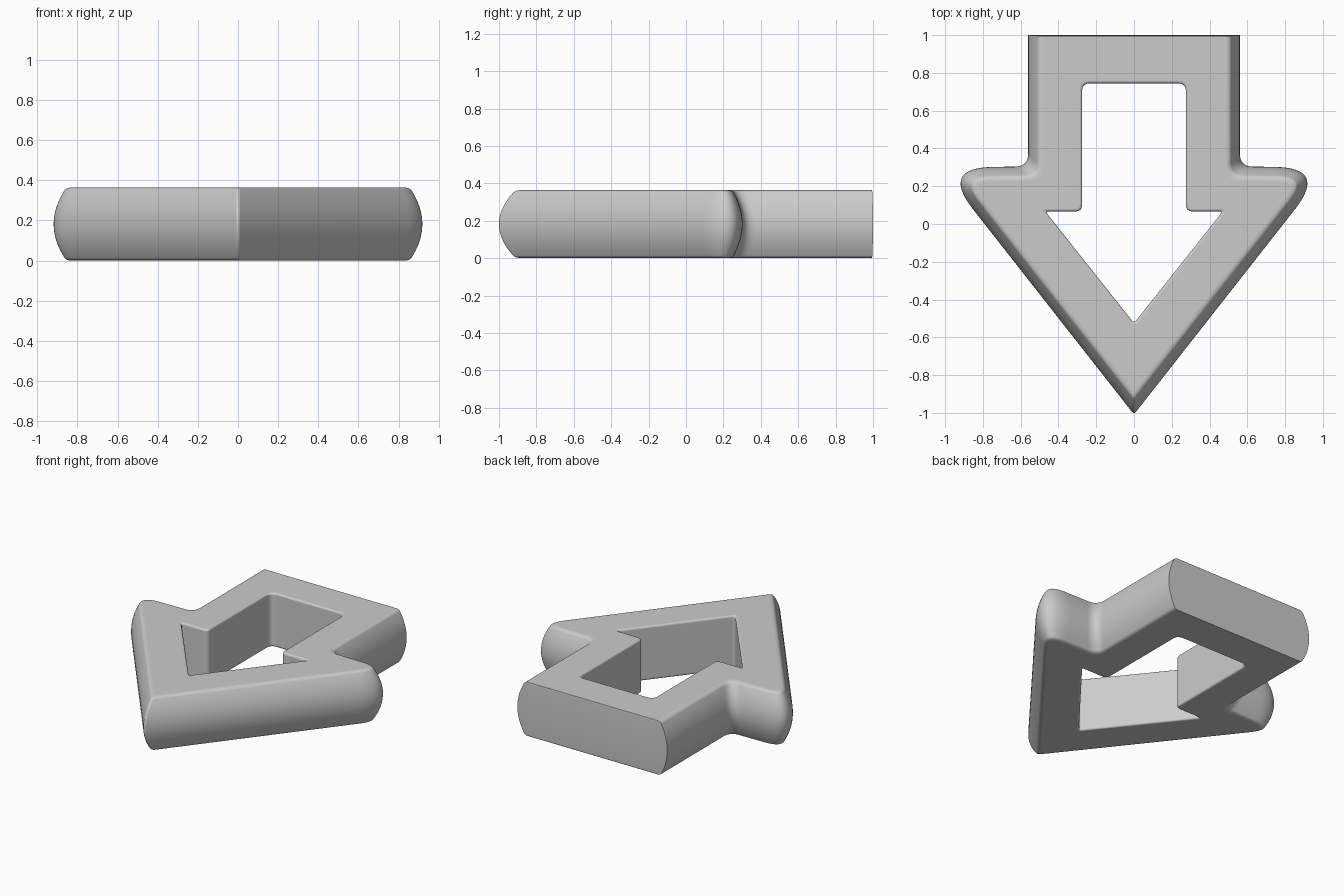
import bpy
import bmesh
import math
from mathutils import Vector

cube = bpy.data.objects.get("Cube")
if cube:
    bpy.data.objects.remove(cube, do_unlink=True)

HALF = 0.182      # half the thickness
STEPS = 16        # segments in each rounded corner


def bezier(a, b, c, steps):
    """Quadratic curve from a to c, pulled toward b."""
    pts = []
    for i in range(steps + 1):
        t = i / steps
        pts.append(a * (1 - t) ** 2 + b * 2 * t * (1 - t) + c * t * t)
    return pts


def mirrored(tip, side):
    """Close a half outline (tip, then right side corners) across x = 0."""
    return [tip] + side + [(-x, y, r, s) for x, y, r, s in reversed(side)]


def outline(corners, inset, back_factor):
    """Offset a cornered outline inward, then round its corners."""
    pts = [Vector(c[:2]) for c in corners]
    n = len(pts)
    normals, dists = [], []
    for i in range(n):
        d = (pts[(i + 1) % n] - pts[i]).normalized()
        normals.append(Vector((-d.y, d.x)))
        dists.append(inset * (back_factor if i == 3 else 1))
    moved = []
    for i in range(n):
        a, b, da, db = normals[i - 1], normals[i], dists[i - 1], dists[i]
        det = a.x * b.y - a.y * b.x
        moved.append(pts[i] + Vector((da * b.y - db * a.y, db * a.x - da * b.x)) / det)
    ring = []
    for i, (x, y, r, shrink) in enumerate(corners):
        p = moved[i]
        r = max(r - shrink * inset, 0)
        before = p + (moved[i - 1] - p).normalized() * r
        after = p + (moved[(i + 1) % n] - p).normalized() * r
        ring += bezier(before, p, after, STEPS)
    return ring


def wall_profile(bulge, edge, flat):
    """(inset, height) pairs from bottom to top, with a rounded rim."""
    upper = [Vector((bulge * (i / 8 * flat) ** 2, HALF * i / 8 * flat)) for i in range(9)]
    end = upper[-1]
    slope = 2 * bulge * flat / HALF
    rim = Vector((end.x + slope * (HALF - end.y), HALF))
    upper += bezier(end, rim, Vector((rim.x + edge, HALF)), 8)[1:]
    lower = [Vector((p.x, -p.y)) for p in reversed(upper[1:])]
    return lower + upper


# Corners: x, y, rounding length, how fast the rounding shrinks with inset
outer = mirrored((0, -1.008, 0.02, 0),
                 [(1.025, 0.298, 0.28, 2.3), (0.56, 0.305, 0.07, 0), (0.56, 1, 0, 0)])
inner = mirrored((0, -0.525, 0.02, 0),
                 [(0.47, 0.067, 0.025, 0), (0.275, 0.067, 0.035, 0), (0.275, 0.745, 0.045, 0)])

# Section sweeps up the bulging outer wall and down the straight inner wall
rings = []
for inset, z in wall_profile(0.055, 0.025, 0.92):
    rings.append([(p.x, p.y, z + HALF) for p in outline(outer, inset, 0.08)])
for inset, z in reversed(wall_profile(0, 0.015, 0.92)):
    rings.append([(p.x, p.y, z + HALF) for p in outline(inner, -inset, 1)])

bm = bmesh.new()
loops = [[bm.verts.new(co) for co in ring] for ring in rings]
count = len(loops[0])
for k, low in enumerate(loops):
    high = loops[(k + 1) % len(loops)]
    for i in range(count):
        j = (i + 1) % count
        bm.faces.new((low[i], low[j], high[j], high[i]))
bmesh.ops.remove_doubles(bm, verts=bm.verts, dist=0.00005)
bmesh.ops.recalc_face_normals(bm, faces=bm.faces)
mesh = bpy.data.meshes.new("arrow_frame")
bm.to_mesh(mesh)
bm.free()

# Plain grey finish
grey = bpy.data.materials.new("plain_grey")
grey.use_nodes = True
color = (0.6, 0.6, 0.6, 1)
grey.diffuse_color = color
grey.node_tree.nodes["Principled BSDF"].inputs["Base Color"].default_value = color
mesh.materials.append(grey)

# Arrow object with smooth shading
arrow = bpy.data.objects.new("arrow_frame", mesh)
bpy.context.collection.objects.link(arrow)
bpy.ops.object.select_all(action='DESELECT')
arrow.select_set(True)
bpy.context.view_layer.objects.active = arrow
bpy.ops.object.shade_smooth_by_angle(angle=math.radians(40))
weighted = arrow.modifiers.new("even_shading", 'WEIGHTED_NORMAL')
weighted.keep_sharp = True
